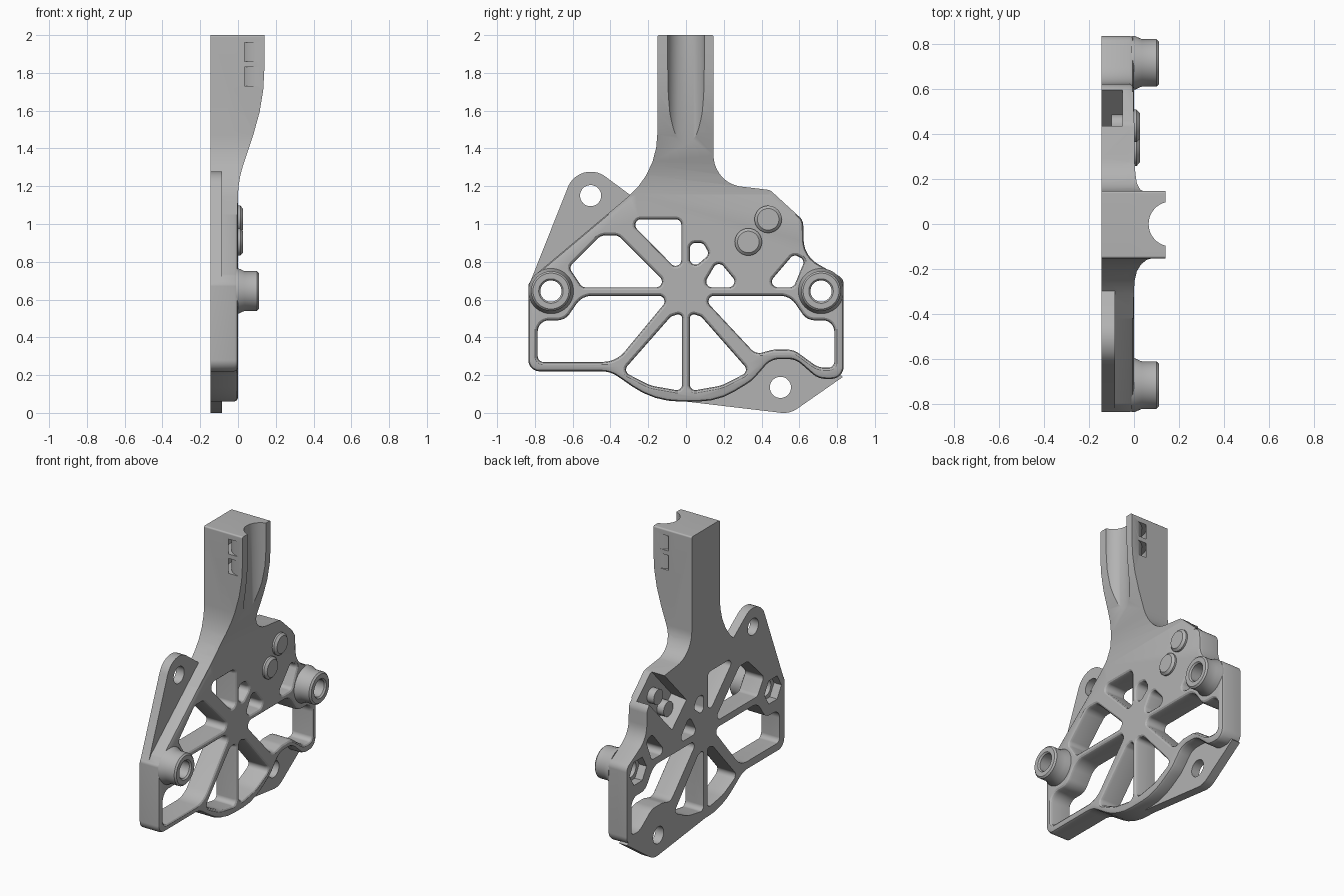
import bpy, bmesh, math
from mathutils import Vector

cube = bpy.data.objects.get("Cube")
if cube:
    bpy.data.objects.remove(cube, do_unlink=True)

grey = bpy.data.materials.new("grey_plastic")
grey.use_nodes = True
colour = (0.45, 0.45, 0.45, 1)
grey.diffuse_color = colour
grey.node_tree.nodes["Principled BSDF"].inputs["Base Color"].default_value = colour

BACK = -0.145


def rounded(points, default=0.03):
    """Polygon with filleted corners; a third value sets the corner radius."""
    loop, count = [], len(points)
    for i, point in enumerate(points):
        corner = Vector(point[:2])
        radius = point[2] if len(point) > 2 else default
        before = Vector(points[i - 1][:2]) - corner
        after = Vector(points[(i + 1) % count][:2]) - corner
        if radius == 0:
            loop.append(corner)
            continue
        half = before.angle(after) / 2
        reach = min(radius / math.tan(half), 0.49 * min(before.length, after.length))
        radius = reach * math.tan(half)
        a, b = before.normalized(), after.normalized()
        centre = corner + (a + b).normalized() * radius / math.sin(half)
        start, end = corner + a * reach - centre, corner + b * reach - centre
        steps = max(3, int((math.pi - 2 * half) / 0.15))
        for k in range(steps + 1):
            loop.append(centre + start.lerp(end, k / steps).normalized() * radius)
    return loop


def grow(loop, amount):
    """Offset a loop outwards."""
    count = len(loop)
    area = sum(loop[i - 1].cross(loop[i]) for i in range(count))
    side = 1 if area > 0 else -1
    result = []
    for i, p in enumerate(loop):
        d1 = (p - loop[i - 1]).normalized()
        d2 = (loop[(i + 1) % count] - p).normalized()
        t = (d1 + d2).normalized()
        stretch = max(0.5, t.dot(d1))
        result.append(p + Vector((t.y, -t.x)) * side * amount / stretch)
    return result


def make_object(name, bm):
    bmesh.ops.remove_doubles(bm, verts=bm.verts, dist=1e-5)
    bmesh.ops.recalc_face_normals(bm, faces=bm.faces)
    mesh = bpy.data.meshes.new(name)
    bm.to_mesh(mesh)
    bm.free()
    mesh.materials.append(grey)
    obj = bpy.data.objects.new(name, mesh)
    bpy.context.collection.objects.link(obj)
    return obj


def plate_axes(a, b, h):
    return (h, a, b)


def loft(name, loop, stations, axes=plate_axes):
    """Solid through copies of a loop, each at (height, outward offset)."""
    bm = bmesh.new()
    rings = [[bm.verts.new(axes(p.x, p.y, h)) for p in grow(loop, o)] for h, o in stations]
    for low, high in zip(rings, rings[1:]):
        for i in range(len(loop)):
            bm.faces.new((low[i - 1], low[i], high[i], high[i - 1]))
    bm.faces.new(rings[0])
    bm.faces.new(rings[-1])
    return make_object(name, bm)


def lathe(name, profile, y=0, z=0, x=None, sides=48):
    """Turn a closed (radius, height) profile about an x axis, or a z axis if x is given."""
    bm = bmesh.new()
    rings = []
    for k in range(sides):
        turn = math.tau * k / sides
        c, s = math.cos(turn), math.sin(turn)
        rings.append([bm.verts.new((h, y + r * c, z + r * s) if x is None
                                   else (x + r * c, y + r * s, h)) for r, h in profile])
    for k in range(sides):
        for j in range(len(profile)):
            quad = (rings[k - 1][j - 1], rings[k][j - 1], rings[k][j], rings[k - 1][j])
            if profile[j][0] or profile[j - 1][0]:
                bm.faces.new(quad)
    return make_object(name, bm)


def rod(name, radius, low, high, **place):
    return lathe(name, [(0, low), (radius, low), (radius, high), (0, high)], **place)


def combine(target, other, operation):
    mod = target.modifiers.new(operation, "BOOLEAN")
    mod.object, mod.operation, mod.solver = other, operation, "EXACT"
    bpy.context.view_layer.objects.active = target
    bpy.ops.object.modifier_apply(modifier=mod.name)
    bpy.data.objects.remove(other, do_unlink=True)


# Main plate with a rounded front edge
outline = rounded([
    (-0.152, 2, 0.01), (-0.152, 1.274, 0.43), (-0.8, 0.73, 0.05), (-0.835, 0.68),
    (-0.835, 0.22, 0.06), (-0.4, 0.22, 0.15), (-0.17, 0.06, 0.5), (0.17, 0.06, 0.5),
    (0.35, 0.17, 0.2), (0.45, 0.285, 0.1), (0.58, 0.285, 0.1), (0.7, 0.18, 0.1),
    (0.835, 0.18, 0.07), (0.835, 0.71, 0.05), (0.625, 0.83, 0.15), (0.62, 1.02, 0.06),
    (0.445, 1.18, 0.05), (0.146, 1.215, 0.3), (0.146, 2, 0.01)])
plate = loft("bracket_plate", outline,
             [(BACK, 0), (-0.02, 0), (-0.006, -0.006), (0, -0.02)])

# Stem swelling forward towards the top
stem = loft("stem", outline, [(BACK, 0), (0.2, 0)])
side = rounded([(-0.3, 1.05, 0), (-0.002, 1.05, 0), (0, 1.23, 1.1), (0.14, 1.65, 1.1),
                (0.14, 2.1, 0), (-0.3, 2.1, 0)])
combine(stem, loft("stem_side", side, [(-1, 0), (1, 0)], lambda a, b, h: (a, h, b)), "INTERSECT")
combine(plate, stem, "UNION")

# Thin mounting ears along the back
upper_ear = [(-0.83, 0.68, 0), (-0.563, 1.352, 0.13), (-0.25, 1.12, 0), (-0.3, 0.7, 0)]
lower_ear = [(0, 0.2, 0), (0, 0.06, 0), (0.55, -0.005, 0.12), (0.83, 0.19, 0), (0.6, 0.4, 0)]
for ear in (upper_ear, lower_ear):
    combine(plate, loft("ear", rounded(ear), [(BACK, 0), (-0.085, 0)]), "UNION")

# Windows between the spokes, flared at the front
sector = [(0.02, 0.115), (0.02, 0.53), (0.08, 0.51), (0.335, 0.22), (0.19, 0.145, 0.2)]
windows = [
    sector,
    [(-p[0], *p[1:]) for p in sector],
    [(-0.31, 1.025), (-0.025, 1.025), (-0.025, 0.735)],
    [(-0.085, 0.665), (-0.55, 0.665), (-0.62, 0.77), (-0.45, 0.94, 0.06), (-0.36, 0.94, 0.05)],
    [(-0.785, 0.27), (-0.785, 0.49, 0.06), (-0.64, 0.49, 0.08), (-0.55, 0.62, 0.1),
     (-0.08, 0.62), (-0.37, 0.27, 0.15)],
    [(0.785, 0.24), (0.785, 0.49, 0.06), (0.64, 0.49, 0.08), (0.55, 0.62, 0.1),
     (0.08, 0.62), (0.37, 0.31, 0.06), (0.46, 0.335, 0.1), (0.57, 0.335, 0.1), (0.7, 0.24, 0.1)],
    [(0.02, 0.75), (0.02, 0.9), (0.09, 0.9), (0.125, 0.84)],
    [(0.085, 0.665), (0.17, 0.81), (0.29, 0.665)],
    [(0.42, 0.665), (0.57, 0.665), (0.63, 0.81), (0.57, 0.84)],
]
for window in windows:
    combine(plate, loft("window", rounded(window),
                        [(-0.3, 0), (-0.02, 0), (-0.006, 0.006), (0.005, 0.022)]), "DIFFERENCE")

# Bolt holes, with nut pockets behind the bosses
for y, z in ((-0.505, 1.15), (0.5, 0.135), (-0.715, 0.645), (0.715, 0.645)):
    combine(plate, rod("hole", 0.056, -0.3, 0.3, y=y, z=z), "DIFFERENCE")
    if abs(y) > 0.6:
        combine(plate, rod("nut_pocket", 0.09, -0.3, -0.09, y=y, z=z, sides=6), "DIFFERENCE")

# Slanted pocket in the back, open at the shoulder
along, across = Vector((0.68, 0.733)), Vector((-0.733, 0.68))
middle = Vector((0.42, 1.01))


def pocket_axes(a, b, h):
    spot = middle + along * a + across * h
    return (b, spot.x, spot.y)


ramp = rounded([(0.3, -0.05, 0), (-0.17, -0.05, 0), (-0.23, -0.2, 0), (0.3, -0.2, 0)])
combine(plate, loft("pocket", ramp, [(-0.105, 0), (0.105, 0)], pocket_axes), "DIFFERENCE")

# Round channel down the stem and two curved strap slots behind it
combine(plate, rod("channel", 0.1, 1.2, 2.2, x=0.165), "DIFFERENCE")
for low in (1.73, 1.86):
    high = low + 0.1
    ring = [(0.155, low), (0.185, low), (0.185, high), (0.155, high)]
    combine(plate, lathe("slot", ring, x=0.14), "DIFFERENCE")

# Hollow bosses on the front
bosses = []
for label, y in (("front_boss", -0.715), ("rear_boss", 0.715)):
    bosses.append(lathe(label, [(0.056, -0.01), (0.12, -0.01), (0.12, 0.002), (0.105, 0.035),
                                (0.105, 0.1), (0.095, 0.11), (0.065, 0.11), (0.056, 0.1)],
                        y=y, z=0.645))

# Studs with pegs reaching into the pocket
studs = []
for label, y, z in (("upper_stud", 0.435, 1.025), ("lower_stud", 0.33, 0.905)):
    studs.append(lathe(label, [(0, -0.1), (0.05, -0.1), (0.05, -0.01), (0.072, -0.01),
                               (0.072, 0.012), (0.057, 0.026), (0, 0.026)], y=y, z=z))

# Smooth curved walls, keep edges sharp
bpy.ops.object.select_all(action="DESELECT")
for obj in [plate] + bosses + studs:
    obj.select_set(True)
bpy.context.view_layer.objects.active = plate
bpy.ops.object.shade_smooth_by_angle(angle=math.radians(30))
